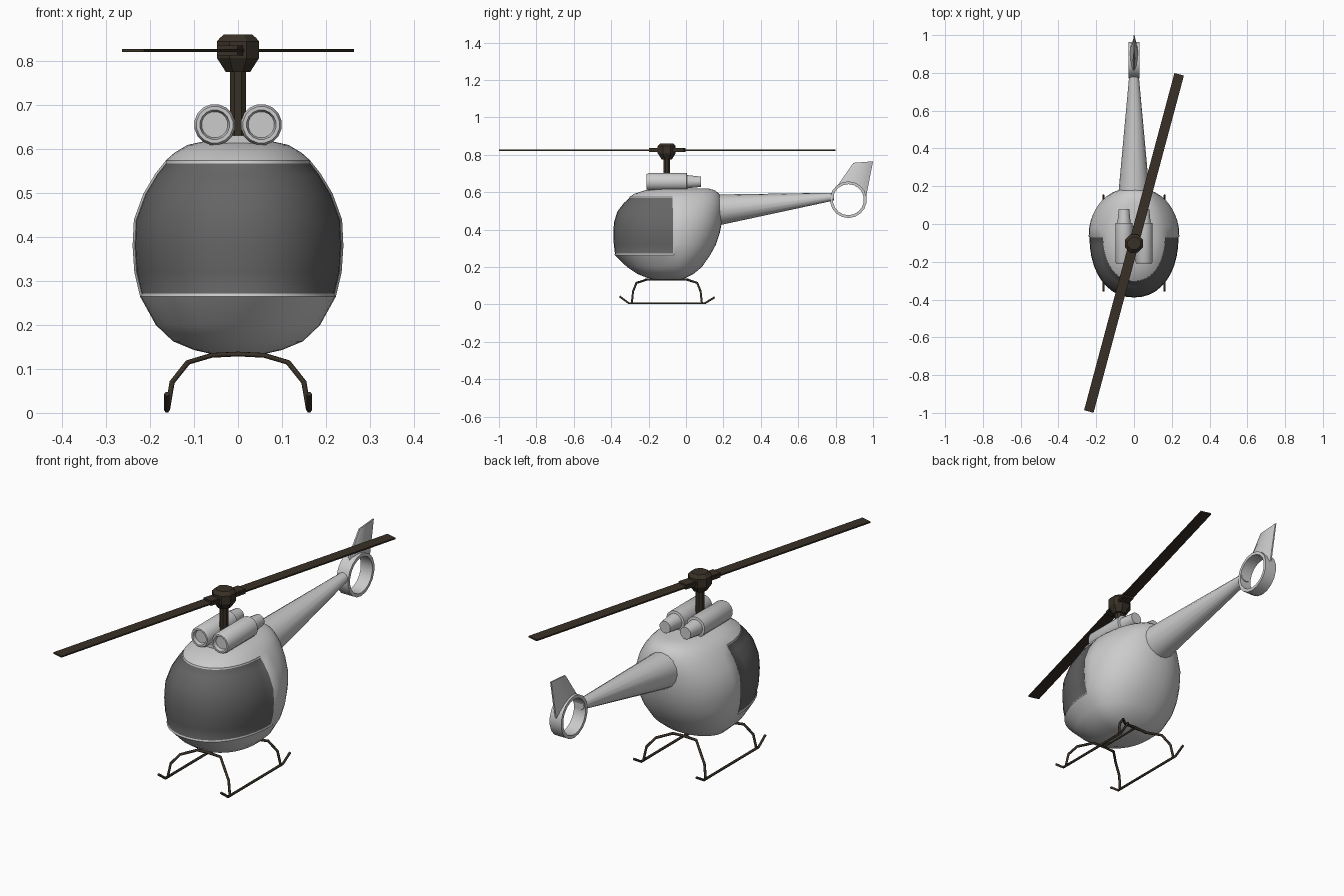
import bpy, bmesh, math
from mathutils import Matrix, Vector

if "Cube" in bpy.data.objects:
    bpy.data.objects.remove(bpy.data.objects["Cube"])


def material(name, rgb):
    m = bpy.data.materials.new(name)
    m.diffuse_color = (*rgb, 1)
    m.use_nodes = True
    m.node_tree.nodes["Principled BSDF"].inputs["Base Color"].default_value = m.diffuse_color
    return m


PAINT = material("light grey paint", (0.60, 0.60, 0.60))
GLASS = material("tinted glass", (0.13, 0.13, 0.13))
DARK = material("dark brown metal", (0.040, 0.030, 0.020))


def finish(bm, name, mats, smooth=None):
    bmesh.ops.recalc_face_normals(bm, faces=bm.faces[:])
    me = bpy.data.meshes.new(name)
    bm.to_mesh(me)
    bm.free()
    ob = bpy.data.objects.new(name, me)
    bpy.context.collection.objects.link(ob)
    for m in mats:
        me.materials.append(m)
    if smooth:
        bpy.ops.object.select_all(action='DESELECT')
        ob.select_set(True)
        bpy.context.view_layer.objects.active = ob
        bpy.ops.object.shade_smooth_by_angle(angle=math.radians(smooth))
    return ob


def loft(rings, cap=True, loop=False):
    """Skin a list of closed rings of points."""
    bm = bmesh.new()
    vs = [[bm.verts.new(p) for p in r] for r in rings]
    pairs = list(zip(vs, vs[1:])) + ([(vs[-1], vs[0])] if loop else [])
    for a, b in pairs:
        for i in range(len(a)):
            j = (i + 1) % len(a)
            bm.faces.new((a[i], a[j], b[j], b[i]))
    if cap and not loop:
        bm.faces.new(vs[0])
        bm.faces.new(vs[-1])
    return bm


def lathe(profile, sides, origin, axis='Z', loop=False):
    """Turn (radius, distance) pairs round an axis through origin."""
    o = Vector(origin)
    rings = []
    for r, d in profile:
        ring = []
        for i in range(sides):
            a = 2 * math.pi * (i + 0.5) / sides
            c, s = r * math.cos(a), r * math.sin(a)
            ring.append(o + Vector({'X': (d, c, s), 'Y': (c, d, s), 'Z': (c, s, d)}[axis]))
        rings.append(ring)
    return loft(rings, loop=loop)


def tube(name, paths, radius):
    cu = bpy.data.curves.new(name, 'CURVE')
    cu.dimensions = '3D'
    cu.bevel_depth = radius
    cu.bevel_resolution = 1
    cu.use_fill_caps = True
    for path in paths:
        sp = cu.splines.new('POLY')
        sp.points.add(len(path) - 1)
        for p, co in zip(sp.points, path):
            p.co = (*co, 1)
    ob = bpy.data.objects.new(name, cu)
    bpy.context.collection.objects.link(ob)
    cu.materials.append(DARK)
    bpy.ops.object.select_all(action='DESELECT')
    ob.select_set(True)
    bpy.context.view_layer.objects.active = ob
    bpy.ops.object.convert(target='MESH')


# Cabin: rounded horizontal sections (height, half width, front y, back y)
sections = [
    (0.132, 0.05, -0.16, -0.03), (0.143, 0.10, -0.21, 0.00),
    (0.163, 0.148, -0.26, 0.04), (0.20, 0.187, -0.315, 0.085),
    (0.265, 0.223, -0.383, 0.13), (0.32, 0.236, -0.39, 0.16),
    (0.38, 0.24, -0.393, 0.18), (0.44, 0.237, -0.389, 0.192),
    (0.50, 0.215, -0.370, 0.196), (0.545, 0.188, -0.335, 0.195),
    (0.575, 0.164, -0.302, 0.185), (0.592, 0.145, -0.275, 0.177),
    (0.610, 0.115, -0.22, 0.155), (0.620, 0.07, -0.15, 0.12)]
SPLIT = -0.065
N = 40
rings = []
for z, w, yf, yb in sections:
    ring = []
    for i in range(N):
        a = 2 * math.pi * i / N
        c, s = math.cos(a), math.sin(a)
        x = math.copysign(abs(c) ** 0.92, c) * w
        y = math.copysign(abs(s) ** 0.92, s) * ((yb - SPLIT) if s > 0 else (SPLIT - yf))
        ring.append((x, SPLIT + y, z))
    rings.append(ring)
bm = loft(rings)
# Wraparound windscreen: front half between sill and roof, set into a thin frame
pane = []
for f in bm.faces:
    c = f.calc_center_median()
    if c.y < SPLIT and 0.265 < c.z < 0.575:
        f.material_index = 1
        pane.append(f)
bmesh.ops.recalc_face_normals(bm, faces=bm.faces[:])
rim = bmesh.ops.inset_region(bm, faces=pane, thickness=0.006, depth=-0.004,
                             use_even_offset=True)
for f in rim["faces"]:
    f.material_index = 0
finish(bm, "cabin", [PAINT, GLASS], 40)

# Tail boom: tapering tube (y, centre z, half width, half height)
boom = []
for y, zc, rx, rz in [(0.08, 0.498, 0.09, 0.094), (0.19, 0.507, 0.08, 0.081),
                      (0.79, 0.576, 0.025, 0.021)]:
    boom.append([(rx * math.cos(2 * math.pi * i / 16), y,
                  zc + rz * math.sin(2 * math.pi * i / 16)) for i in range(16)])
finish(loft(boom), "tail_boom", [PAINT], 40)

# Tail rotor ring
RY, RZ = 0.868, 0.560
finish(lathe([(0.098, -0.03), (0.098, 0.03), (0.083, 0.03), (0.083, -0.03)],
             18, (0, RY, RZ), 'X', loop=True), "tail_ring", [PAINT], 35)

# Tail fin: swept blade, thick where it meets the ring and thin at its tip
steps = 6
fin = []
for i in range(steps + 1):
    t = i / steps
    a = math.radians(135 * (1 - t))
    foot = (RY + 0.092 * math.cos(a), RZ + 0.092 * math.sin(a))
    tip = (0.895 + 0.105 * t, 0.757 + 0.008 * t)
    thick = 0.004 + 0.018 * math.sin(math.pi * t)
    fin.append([(-thick, *foot), (thick, *foot), (0.003, *tip), (-0.003, *tip)])
finish(loft(fin), "tail_fin", [PAINT], 30)

# Twin engines: hollow intake lip, barrel and tapered exhaust
for side, label in ((-1, "left"), (1, "right")):
    finish(lathe([(0.030, -0.195), (0.034, -0.21), (0.042, -0.21), (0.047, -0.200),
                  (0.047, 0.004), (0.036, 0.006), (0.028, 0.08)],
                 16, (side * 0.053, 0, 0.656), 'Y'), label + "_engine", [PAINT], 35)
# Fairing under the engines
bm = bmesh.new()
bmesh.ops.create_cube(bm, size=1, matrix=Matrix.Translation((0, -0.1, 0.616))
                      @ Matrix.Diagonal((0.10, 0.18, 0.03, 1)))
finish(bm, "engine_fairing", [PAINT])

# Rotor mast and hub
HUB = (0, -0.103, 0)
finish(lathe([(0.020, 0.60), (0.020, 0.79)], 8, HUB), "rotor_mast", [DARK])
finish(lathe([(0.030, 0.776), (0.052, 0.808), (0.052, 0.846), (0.046, 0.852),
              (0.036, 0.861)], 8, HUB), "rotor_hub", [DARK])

# Main rotor: blade grip and one long blade through the hub
spin = Matrix.Translation((0, -0.1, 0.825)) @ Matrix.Rotation(math.radians(75), 4, 'Z')
for name, size in (("blade_grip", (0.19, 0.048, 0.022)),
                   ("rotor_blade", (1.848, 0.052, 0.007))):
    bm = bmesh.new()
    bmesh.ops.create_cube(bm, size=1, matrix=spin @ Matrix.Diagonal((*size, 1)))
    finish(bm, name, [DARK])

# Landing skids: runners with upturned tips
tube("skid_runners",
     [[(s * 0.162, -0.355, 0.043), (s * 0.162, -0.305, 0.006),
       (s * 0.162, 0.10, 0.006), (s * 0.162, 0.153, 0.038)] for s in (-1, 1)], 0.006)


# Skid legs: one arch under the belly at each end
def arch(foot, mid, knee, top):
    half = [(0.161, foot, 0.006), (0.150, mid, 0.07), (0.114, knee, 0.115),
            (0.06, top, 0.131), (0, top, 0.134)]
    return half + [(-x, y, z) for x, y, z in half[-2::-1]]


tube("skid_legs", [arch(-0.29, -0.283, -0.265, -0.215),
                   arch(0.085, 0.078, 0.06, 0.01)], 0.006)
tube("skid_spine", [[(0, -0.215, 0.134), (0, 0.01, 0.134)]], 0.006)
